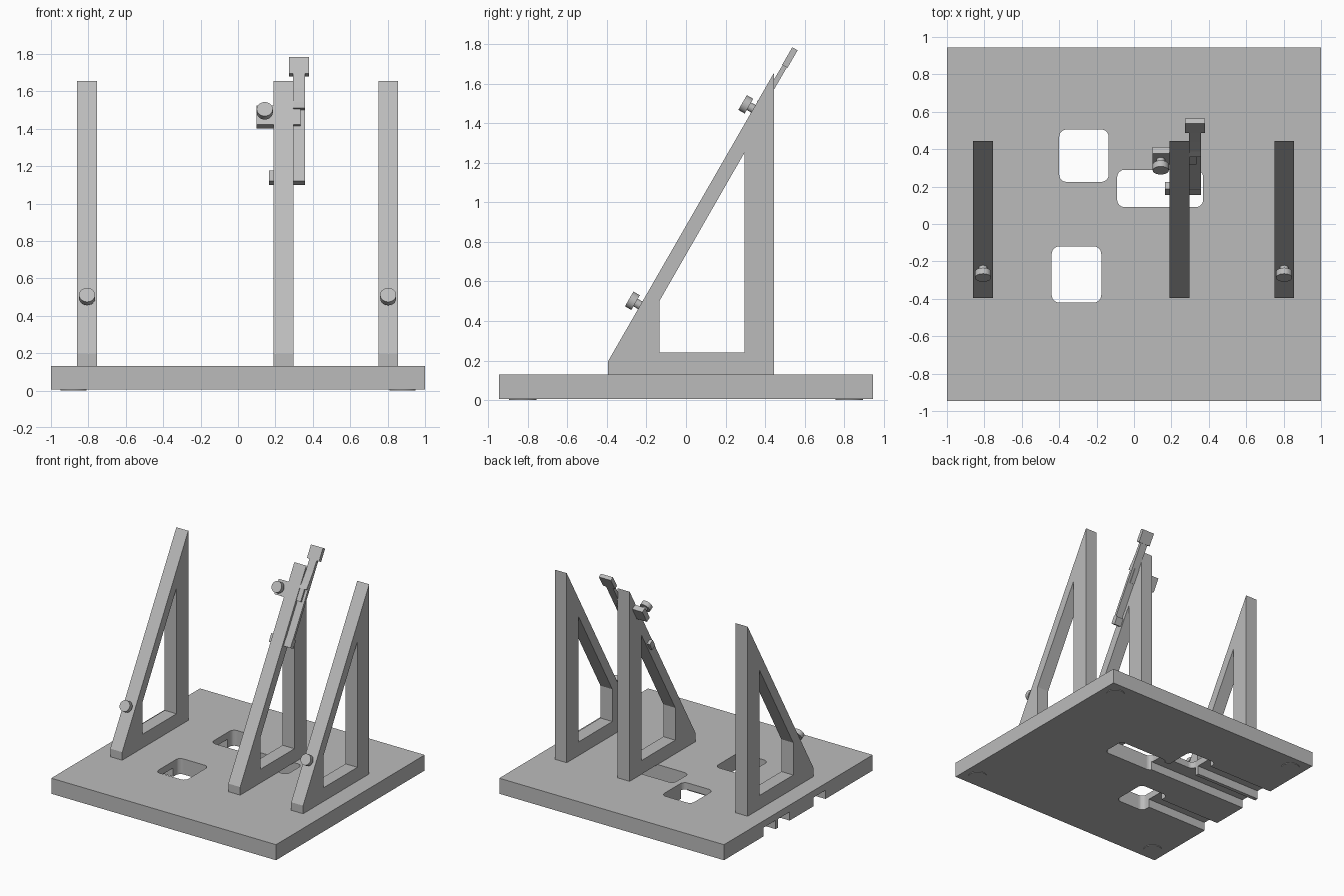
import bpy, bmesh, math
from mathutils import Matrix, Vector

cube = bpy.data.objects.get("Cube")
if cube:
    bpy.data.objects.remove(cube, do_unlink=True)

grey = bpy.data.materials.new("plain grey")
grey.use_nodes = True
colour = (0.5, 0.5, 0.5, 1)
grey.diffuse_color = colour
grey.node_tree.nodes["Principled BSDF"].inputs["Base Color"].default_value = colour

# Frame of the sloping rail: local x across, y up the slope, z out of it
TILT = math.radians(60)
SLOPE = Matrix.Translation((0, -0.395, 0.195)) @ Matrix.Rotation(TILT, 4, 'X')


def finish(name, bm, matrix=Matrix(), smooth=False):
    bm.transform(matrix)
    bmesh.ops.recalc_face_normals(bm, faces=bm.faces[:])
    mesh = bpy.data.meshes.new(name)
    bm.to_mesh(mesh)
    bm.free()
    mesh.materials.append(grey)
    obj = bpy.data.objects.new(name, mesh)
    bpy.context.collection.objects.link(obj)
    if smooth:
        bpy.ops.object.select_all(action='DESELECT')
        obj.select_set(True)
        bpy.context.view_layer.objects.active = obj
        bpy.ops.object.shade_smooth_by_angle(angle=math.radians(35))
    return obj


def add_box(bm, x, y, z):
    lo, hi = zip(x, y, z)
    size = Vector(hi) - Vector(lo)
    mid = (Vector(hi) + Vector(lo)) / 2
    bmesh.ops.create_cube(bm, size=1, matrix=Matrix.Translation(mid) @ Matrix.Diagonal(size).to_4x4())


def box(name, x, y, z, matrix=Matrix()):
    bm = bmesh.new()
    add_box(bm, x, y, z)
    return finish(name, bm, matrix)


def prism(name, profile, x, matrix=Matrix()):
    """Extrude a (y, z) outline across the x range."""
    bm = bmesh.new()
    face = bm.faces.new([bm.verts.new((x[0], y, z)) for y, z in profile])
    new = bmesh.ops.extrude_face_region(bm, geom=[face], use_keep_orig=True)["geom"]
    bmesh.ops.translate(bm, vec=(x[1] - x[0], 0, 0),
                        verts=[v for v in new if isinstance(v, bmesh.types.BMVert)])
    return finish(name, bm, matrix)


def add_disc(bm, radius, x, y, z):
    bmesh.ops.create_cone(bm, cap_ends=True, segments=32, radius1=radius, radius2=radius,
                          depth=z[1] - z[0],
                          matrix=Matrix.Translation((x, y, sum(z) / 2)))


def cut(target, cutter):
    cutter.hide_render = True
    mod = target.modifiers.new("cut", 'BOOLEAN')
    mod.operation, mod.solver, mod.object = 'DIFFERENCE', 'EXACT', cutter
    bpy.context.view_layer.objects.active = target
    bpy.ops.object.modifier_apply(modifier=mod.name)
    bpy.data.objects.remove(cutter, do_unlink=True)


# Base plate with rounded windows and underside channels to the side
plate = box("base_plate", (-1, 1), (-0.945, 0.945), (0.005, 0.13))
windows = [((-0.40, -0.135), (0.225, 0.505), (0.29, 0.44)),
           ((-0.09, 0.37), (0.09, 0.29), (0.11, 0.26)),
           ((-0.44, -0.175), (-0.42, -0.12), (-0.345, -0.195))]
for wx, wy, channel in windows:
    bm = bmesh.new()
    add_box(bm, wx, wy, (-0.1, 0.3))
    upright = [e for e in bm.edges if abs(e.verts[0].co.z - e.verts[1].co.z) > 0.1]
    bmesh.ops.bevel(bm, geom=upright, offset=0.04, segments=6, profile=0.5, affect='EDGES')
    cut(plate, finish("window_cutter", bm))
    cut(plate, box("channel_cutter", (-1.1, wx[0] + 0.06), channel, (-0.1, 0.075)))

# Foot pads under the corners
for i, (sx, sy) in enumerate([(-1, -1), (-1, 1), (1, -1), (1, 1)]):
    bm = bmesh.new()
    add_disc(bm, 0.07, sx * 0.88, sy * 0.825, (0, 0.01))
    finish(f"foot_pad_{i + 1}", bm, smooth=True)

# Triangular support frames
outer = [(-0.395, 0.13), (0.445, 0.13), (0.445, 1.655), (-0.395, 0.195)]
inner = [(-0.135, 0.24), (0.295, 0.24), (0.295, 1.25), (-0.135, 0.50)]
for name, x in (("right", -0.807), ("middle", 0.243), ("left", 0.803)):
    frame = prism(name + "_frame", outer, (x - 0.053, x + 0.053))
    cut(frame, prism("frame_cutter", inner, (x - 0.1, x + 0.1)))

# Knobs standing out of the slope
for name, x, along in (("right_knob", -0.807, 0.328), ("left_knob", 0.803, 0.328),
                       ("clamp_knob", 0.143, 1.475)):
    bm = bmesh.new()
    add_disc(bm, 0.022, x, along, (-0.02, 0.03))
    add_disc(bm, 0.043, x, along, (0.028, 0.065))
    finish(name, bm, SLOPE, smooth=True)

# Sliding arm on the middle frame, with its cross bars and head
box("upper_cross_bar", (0.10, 0.335), (1.42, 1.536), (-0.045, -0.003), SLOPE)
box("lower_cross_bar", (0.165, 0.358), (1.076, 1.14), (-0.058, -0.014), SLOPE)
box("arm", (0.294, 0.357), (1.10, 1.75), (-0.04, -0.018), SLOPE)
prism("arm_step", [(1.516, -0.03), (1.516, 0.005), (1.56, -0.004), (1.65, -0.014), (1.75, -0.016),
                   (1.75, -0.03)], (0.294, 0.357), SLOPE)
box("arm_head", (0.273, 0.38), (1.74, 1.843), (-0.044, -0.013), SLOPE)
